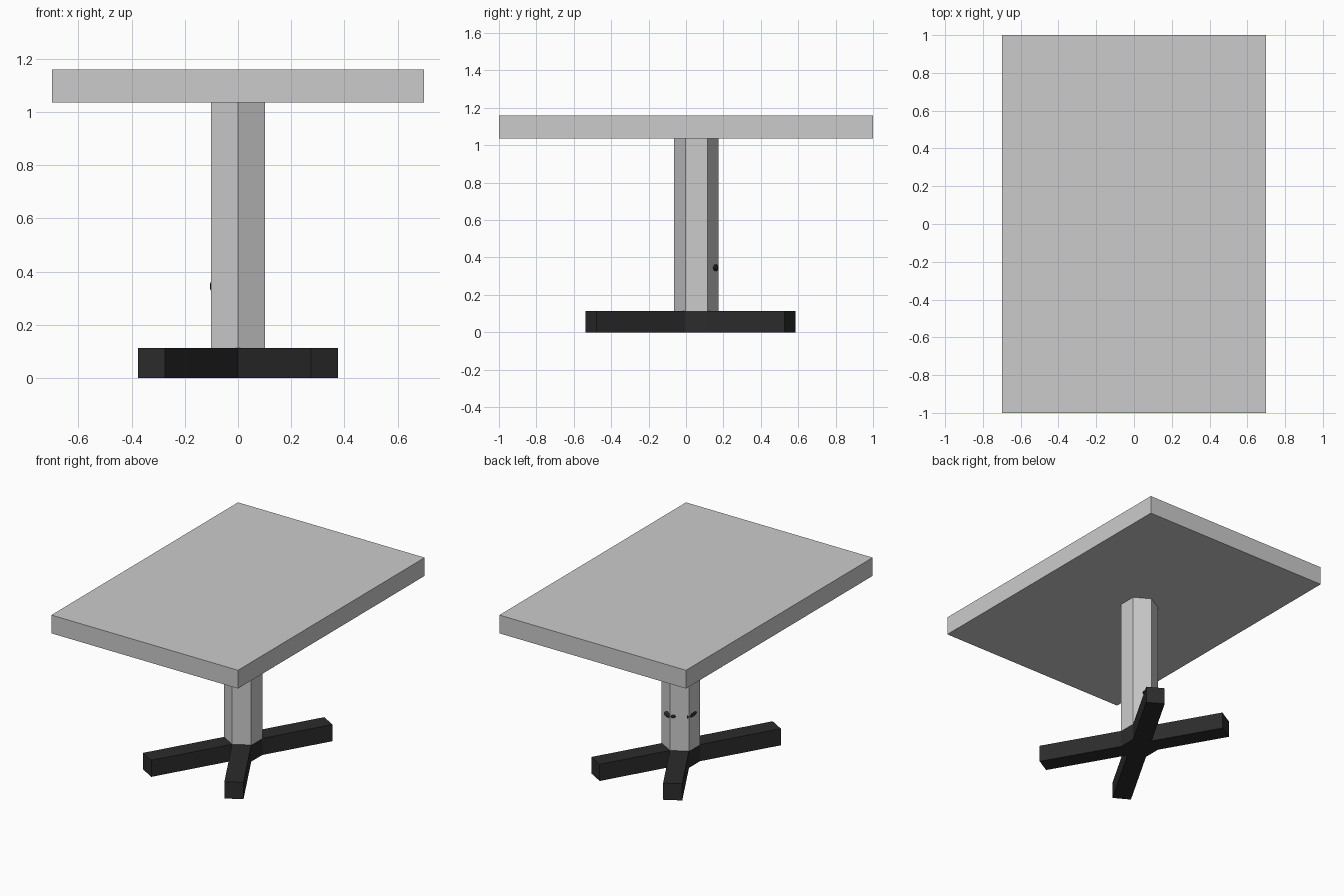
import bpy, bmesh, math
from mathutils import Matrix, Vector

if "Cube" in bpy.data.objects:
    bpy.data.objects.remove(bpy.data.objects["Cube"])


def material(name, v):
    m = bpy.data.materials.new(name)
    m.diffuse_color = (v, v, v, 1)
    m.use_nodes = True
    m.node_tree.nodes["Principled BSDF"].inputs["Base Color"].default_value = m.diffuse_color
    return m


GREY = material("light grey", 0.6)
BLACK = material("soft black", 0.025)


def finish(name, bm, mat):
    bmesh.ops.recalc_face_normals(bm, faces=bm.faces)
    me = bpy.data.meshes.new(name)
    bm.to_mesh(me)
    bm.free()
    me.materials.append(mat)
    ob = bpy.data.objects.new(name, me)
    bpy.context.collection.objects.link(ob)
    return ob


def hex_prism(bm, z0, z1):
    ring = [(R * math.cos(math.radians(a)), CY + R * math.sin(math.radians(a)))
            for a in range(30, 390, 60)]
    face = bm.faces.new([bm.verts.new((x, y, z0)) for x, y in ring])
    ext = bmesh.ops.extrude_face_region(bm, geom=[face], use_keep_orig=True)
    verts = [g for g in ext["geom"] if isinstance(g, bmesh.types.BMVert)]
    bmesh.ops.translate(bm, verts=verts, vec=(0, 0, z1 - z0))


R, CY = 0.118, 0.055        # column radius and its y position
BASE_TOP, TOP_LOW, TOP_HIGH = 0.113, 1.036, 1.16

# Table top slab
bm = bmesh.new()
bmesh.ops.create_cube(bm, size=1, matrix=Matrix.Translation((0, 0, (TOP_LOW + TOP_HIGH) / 2))
                      @ Matrix.Diagonal((1.4, 2, TOP_HIGH - TOP_LOW, 1)))
finish("table_top", bm, GREY)

# Six-sided column
bm = bmesh.new()
hex_prism(bm, BASE_TOP, TOP_LOW)
finish("column", bm, GREY)

# Cross foot: four arms drawn out of a six-sided hub, the front pair longer
bm = bmesh.new()
hex_prism(bm, 0, BASE_TOP)
bm.normal_update()
bmesh.ops.recalc_face_normals(bm, faces=bm.faces)
for f in [f for f in bm.faces if abs(f.normal.z) < 0.1 and abs(f.normal.y) > 0.5]:
    n = f.normal.copy()
    reach = (0.578 if n.y > 0 else 0.65) - R * math.cos(math.radians(30))
    arm = bmesh.ops.extrude_discrete_faces(bm, faces=[f])["faces"][0]
    bmesh.ops.translate(bm, verts=arm.verts, vec=n * reach)
bmesh.ops.remove_doubles(bm, verts=bm.verts, dist=0.0005)
finish("cross_foot", bm, BLACK)

# Small black studs sunk into the back of the column
for name, loc, size in (("rear_stud", (0.012, 0.155, 0.345), (0.045, 0.018, 0.02)),
                        ("side_stud", (-0.094, 0.068, 0.345), (0.012, 0.058, 0.022))):
    bm = bmesh.new()
    bmesh.ops.create_uvsphere(bm, u_segments=12, v_segments=8, radius=1,
                              matrix=Matrix.Translation(loc) @ Matrix.Diagonal((*size, 1)))
    finish(name, bm, BLACK)
